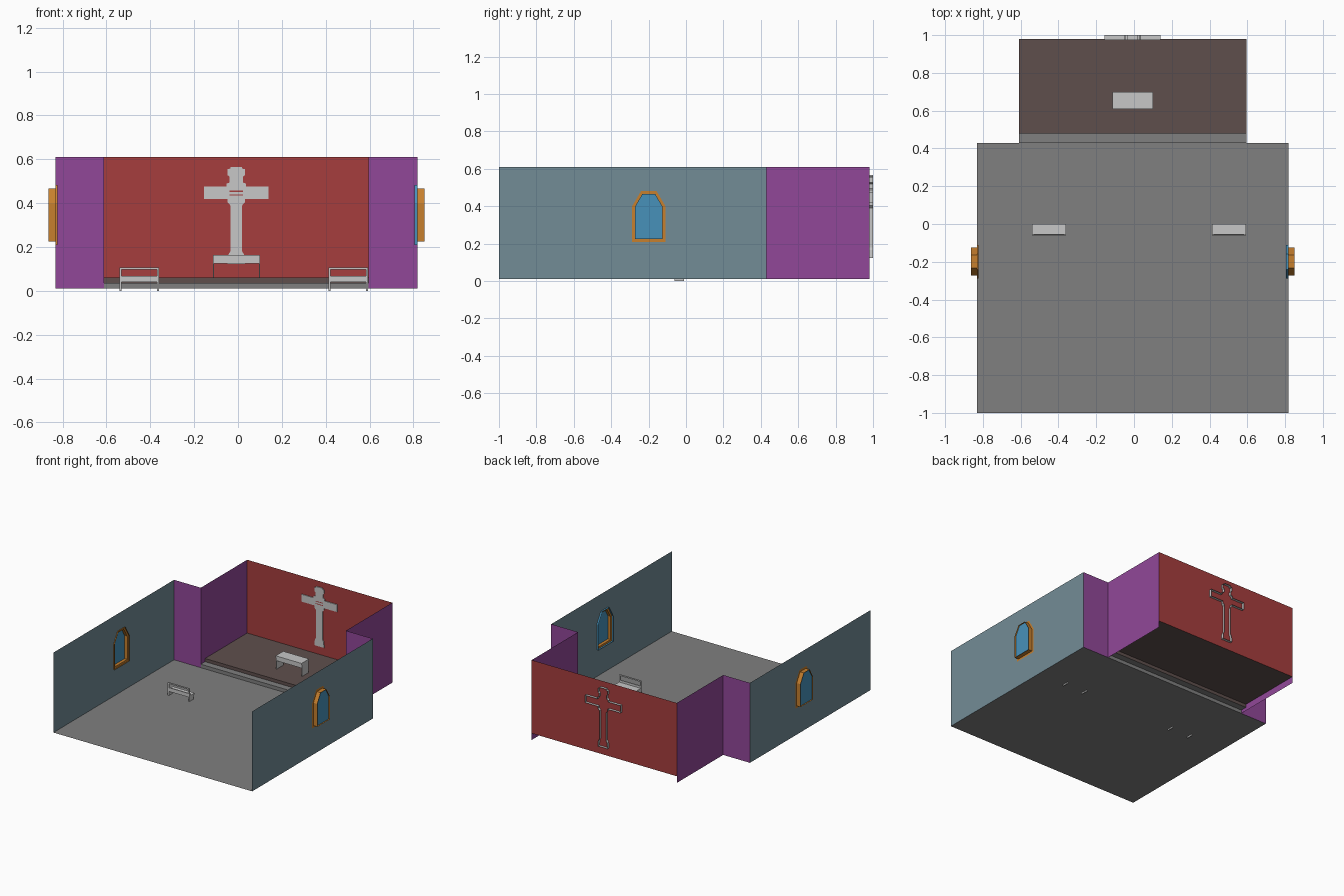
import bpy, bmesh

if "Cube" in bpy.data.objects:
    bpy.data.objects.remove(bpy.data.objects["Cube"])


def material(name, rgb):
    m = bpy.data.materials.new(name)
    lin = [c / 12.92 if c <= 0.04 else ((c + 0.055) / 1.055) ** 2.4 for c in rgb]
    m.diffuse_color = (*lin, 1)
    m.use_nodes = True
    m.node_tree.nodes["Principled BSDF"].inputs["Base Color"].default_value = m.diffuse_color
    return m


GREY = material("floor grey", (0.50, 0.50, 0.50))
BROWN = material("stage brown", (0.37, 0.31, 0.30))
RED = material("back wall red", (0.65, 0.24, 0.24))
PURPLE = material("purple", (0.57, 0.28, 0.60))
SLATE = material("slate blue", (0.45, 0.55, 0.59))
ORANGE = material("frame orange", (0.78, 0.50, 0.18))
GLASS = material("glass blue", (0.28, 0.57, 0.73))
PALE = material("pale grey", (0.78, 0.78, 0.78))


def finish(bm, name, mat):
    me = bpy.data.meshes.new(name)
    bm.to_mesh(me)
    bm.free()
    me.materials.append(mat)
    ob = bpy.data.objects.new(name, me)
    bpy.context.collection.objects.link(ob)
    return ob


def loop_edges(bm, pts):
    vs = [bm.verts.new(p) for p in pts]
    return [bm.edges.new((vs[i], vs[(i + 1) % len(vs)])) for i in range(len(vs))]


def sheet(name, mat, loops, normal=(0, 0, 1)):
    """Flat sheet from an outer loop and any hole loops."""
    bm = bmesh.new()
    edges = [e for lp in loops for e in loop_edges(bm, lp)]
    bmesh.ops.triangle_fill(bm, edges=edges, use_beauty=True, normal=normal)
    bmesh.ops.dissolve_limit(bm, angle_limit=0.01, verts=bm.verts[:], edges=bm.edges[:])
    return finish(bm, name, mat)


def band(name, mat, a, b):
    """Strip of quads between two matching loops."""
    bm = bmesh.new()
    va, vb = [bm.verts.new(p) for p in a], [bm.verts.new(p) for p in b]
    n = len(a)
    for i in range(n):
        j = (i + 1) % n
        bm.faces.new((va[i], va[j], vb[j], vb[i]))
    return finish(bm, name, mat)


def boxes(name, mat, specs):
    bm = bmesh.new()
    for x0, x1, y0, y1, z0, z1 in specs:
        r = bmesh.ops.create_cube(bm, size=1)
        for v in r["verts"]:
            v.co = (x0 if v.co.x < 0 else x1, y0 if v.co.y < 0 else y1,
                    z0 if v.co.z < 0 else z1)
    return finish(bm, name, mat)


def flat(x0, x1, y0, y1, z):
    return [(x0, y0, z), (x1, y0, z), (x1, y1, z), (x0, y1, z)]


def upright_x(x0, x1, y, z0, z1):
    return [(x0, y, z0), (x1, y, z0), (x1, y, z1), (x0, y, z1)]


def upright_y(x, y0, y1, z0, z1):
    return [(x, y0, z0), (x, y1, z0), (x, y1, z1), (x, y0, z1)]


L, R, SL, SR = -0.832, 0.818, -0.61, 0.595   # hall and stage side limits
F, B, S0, S1 = -1.0, 0.98, 0.43, 0.48        # front, back, step lines
Z0, Z1, ZS, ZT = 0.01, 0.61, 0.036, 0.06     # floor, wall top, step, stage

# Floor, step and stage
sheet("hall_floor", GREY, [flat(L, R, F, S0, Z0)])
sheet("step_riser", GREY, [upright_x(SL, SR, S0, Z0, ZS)], (0, -1, 0))
sheet("step_tread", GREY, [flat(SL, SR, S0, S1, ZS)])
sheet("stage_riser", BROWN, [upright_x(SL, SR, S1, ZS, ZT)], (0, -1, 0))
sheet("stage_floor", BROWN, [flat(SL, SR, S1, B, ZT)])

# Back wall and purple returns
sheet("back_wall", RED, [upright_x(SL, SR, B, ZT, Z1)], (0, -1, 0))
for side, xo, xi in (("left", L, SL), ("right", R, SR)):
    sheet(side + "_return_front", PURPLE,
          [upright_x(min(xo, xi), max(xo, xi), S0, Z0, Z1)], (0, -1, 0))
    sheet(side + "_return_side", PURPLE, [upright_y(xi, S0, B, Z0, Z1)], (1, 0, 0))


# Window outlines with chamfered tops
def arch(x, y0, y1, z0, zs, z1, c):
    return [(x, y0, z0), (x, y1, z0), (x, y1, zs), (x, y1 - c, z1),
            (x, y0 + c, z1), (x, y0, zs)]


def outer(x):
    return arch(x, -0.288, -0.11, 0.21, 0.40, 0.482, 0.048)


def inner(x):
    return arch(x, -0.273, -0.125, 0.225, 0.397, 0.466, 0.040)


# Side walls with openings, frames standing outwards and glass at the end
for side, x, s in (("left", L, -1), ("right", R, 1)):
    sheet(side + "_wall", SLATE, [upright_y(x, F, S0, Z0, Z1), outer(x)], (s, 0, 0))
    band(side + "_window_flange", ORANGE, outer(x), inner(x))
    band(side + "_window_tube", ORANGE, inner(x), inner(x + s * 0.032))
    sheet(side + "_window_glass", GLASS, [inner(x + s * 0.022)], (s, 0, 0))
band("left_window_rim", ORANGE, outer(L), outer(L + 0.008))
band("right_window_rim", GLASS, outer(R), outer(R - 0.013))


# Pews: end panels, seat and open back frame facing the stage
for side, x0 in (("left", -0.54), ("right", 0.412)):
    x1 = x0 + 0.18
    specs = [(x0, x1, -0.055, 0.0, 0.042, 0.052),
             (x0, x1, -0.060, -0.052, 0.040, 0.068),
             (x0, x1, -0.062, -0.055, 0.098, 0.107)]
    for e in (x0, x1 - 0.009):
        specs += [(e, e + 0.009, -0.062, -0.012, 0.0, 0.045),
                  (e, e + 0.009, -0.062, -0.053, 0.04, 0.105)]
    boxes(side + "_pew", PALE, specs)

# Altar table with thin end panels
ax0, ax1 = -0.115, 0.10
boxes("altar", PALE, [(ax0, ax1, 0.61, 0.70, 0.150, 0.163),
                      (ax0, ax1, 0.615, 0.622, 0.125, 0.152),
                      (ax0, ax1, 0.688, 0.695, 0.125, 0.152),
                      (ax0, ax0 + 0.005, 0.615, 0.695, 0.062, 0.152),
                      (ax1 - 0.005, ax1, 0.615, 0.695, 0.062, 0.152)])

# Cross: half profile mirrored, front face proud of the wall, hollow at the back
cx = -0.008
half = [(0.040, 0.122), (0.036, 0.165), (0.027, 0.18), (0.027, 0.39), (0.040, 0.405),
        (0.040, 0.42), (0.148, 0.42), (0.148, 0.475), (0.045, 0.475), (0.045, 0.488),
        (0.030, 0.495), (0.030, 0.52), (0.040, 0.528), (0.040, 0.555),
        (0.026, 0.558), (0.026, 0.566)]
prof = [(cx + x, z) for x, z in half] + [(cx - x, z) for x, z in reversed(half)]


def ring(y):
    return [(x, y, z) for x, z in prof]


slots = [upright_x(cx - 0.03, cx + 0.03, 0.974, z, z + 0.006) for z in (0.434, 0.452)]
sheet("cross_face", PALE, [ring(0.974)] + slots, (0, -1, 0))
band("cross_sides", PALE, ring(0.974), ring(1.0))
